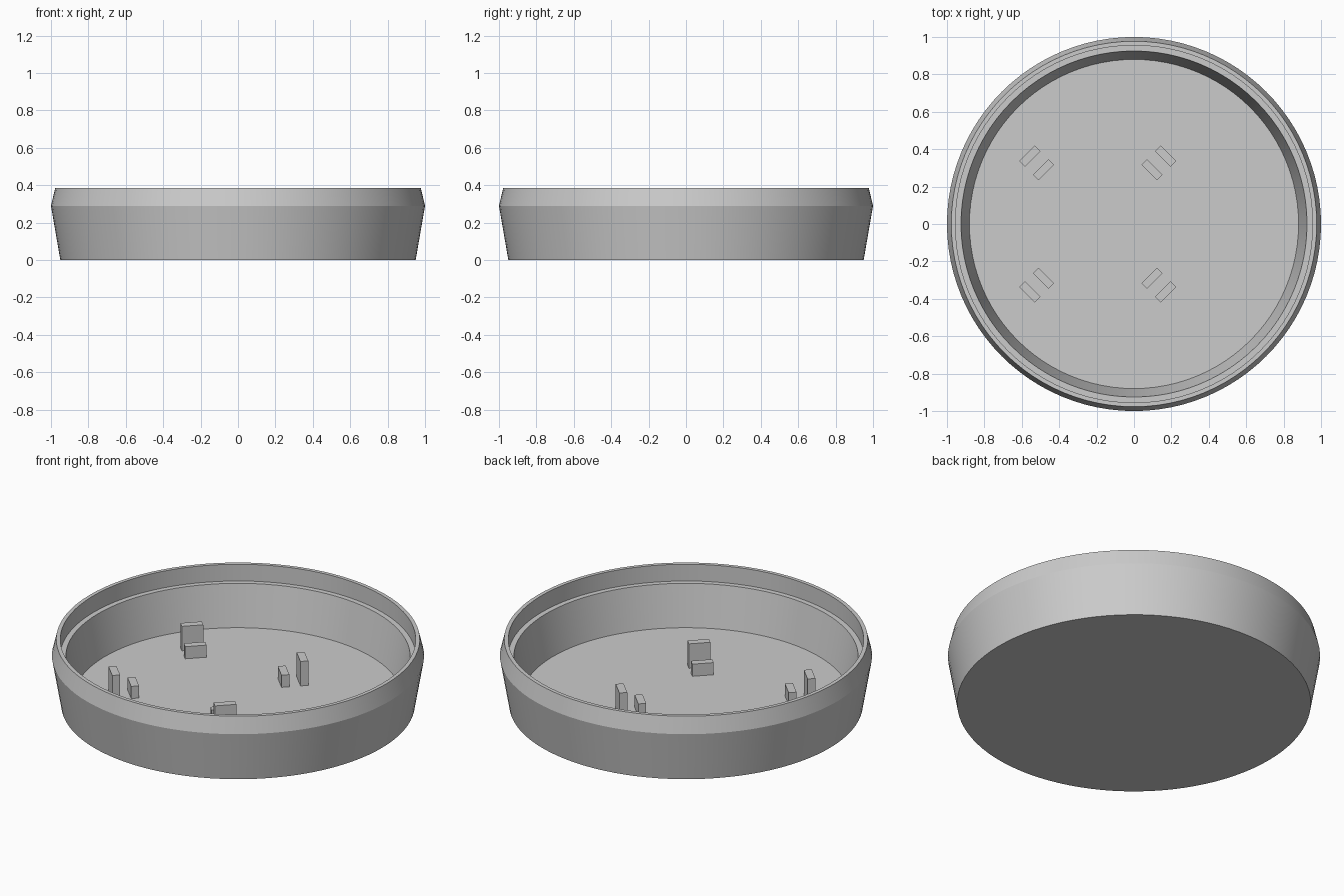
import bpy, bmesh
from math import radians, tau, atan2
from mathutils import Matrix, Vector

SEGMENTS = 96
FLOOR_Z = 0.045

if "Cube" in bpy.data.objects:
    bpy.data.objects.remove(bpy.data.objects["Cube"])

grey = bpy.data.materials.new("light_grey")
grey.use_nodes = True
colour = (0.6, 0.6, 0.6, 1)
grey.diffuse_color = colour
grey.node_tree.nodes["Principled BSDF"].inputs["Base Color"].default_value = colour


def finish(name, bm):
    """Turn a bmesh into a linked object with the grey material."""
    bmesh.ops.recalc_face_normals(bm, faces=bm.faces)
    mesh = bpy.data.meshes.new(name)
    bm.to_mesh(mesh)
    bm.free()
    mesh.materials.append(grey)
    obj = bpy.data.objects.new(name, mesh)
    bpy.context.collection.objects.link(obj)
    return obj


# Round tray: bottom, flared wall, tapered lip, inner ledge and floor
profile = [(0.95, 0), (1.0, 0.29), (0.977, 0.386), (0.955, 0.386),
           (0.955, 0.287), (0.925, 0.287), (0.88, FLOOR_Z)]
bm = bmesh.new()
verts = [bm.verts.new((r, 0, z)) for r, z in profile]
edges = [bm.edges.new(pair) for pair in zip(verts, verts[1:])]
bmesh.ops.spin(bm, geom=verts + edges, cent=(0, 0, 0), axis=(0, 0, 1),
               angle=tau, steps=SEGMENTS, use_duplicate=False)
bmesh.ops.remove_doubles(bm, verts=bm.verts, dist=0.0001)
rims = [e for e in bm.edges if e.is_boundary]
bmesh.ops.holes_fill(bm, edges=rims, sides=0)
tray = finish("round_tray", bm)
bpy.ops.object.select_all(action="DESELECT")
tray.select_set(True)
bpy.context.view_layer.objects.active = tray
bpy.ops.object.shade_smooth_by_angle(angle=radians(15))


# Four pairs of upright tabs: tall outside, short inside
def add_tab(name, offset, height, sx, sy):
    sunk = 0.01
    centre = Vector((-0.194 + sx * offset, sy * offset,
                     FLOOR_Z + (height - sunk) / 2))
    bm = bmesh.new()
    bmesh.ops.create_cube(bm, size=1, matrix=Matrix.Translation(centre)
                          @ Matrix.Rotation(atan2(sy, sx), 4, "Z")
                          @ Matrix.Diagonal((0.043, 0.117, height + sunk, 1)))
    finish(name, bm)


for sx, side in ((1, "left"), (-1, "right")):
    for sy, end in ((-1, "front"), (1, "back")):
        add_tab(f"tall_tab_{end}_{side}", 0.363, 0.145, sx, sy)
        add_tab(f"short_tab_{end}_{side}", 0.29, 0.072, sx, sy)
